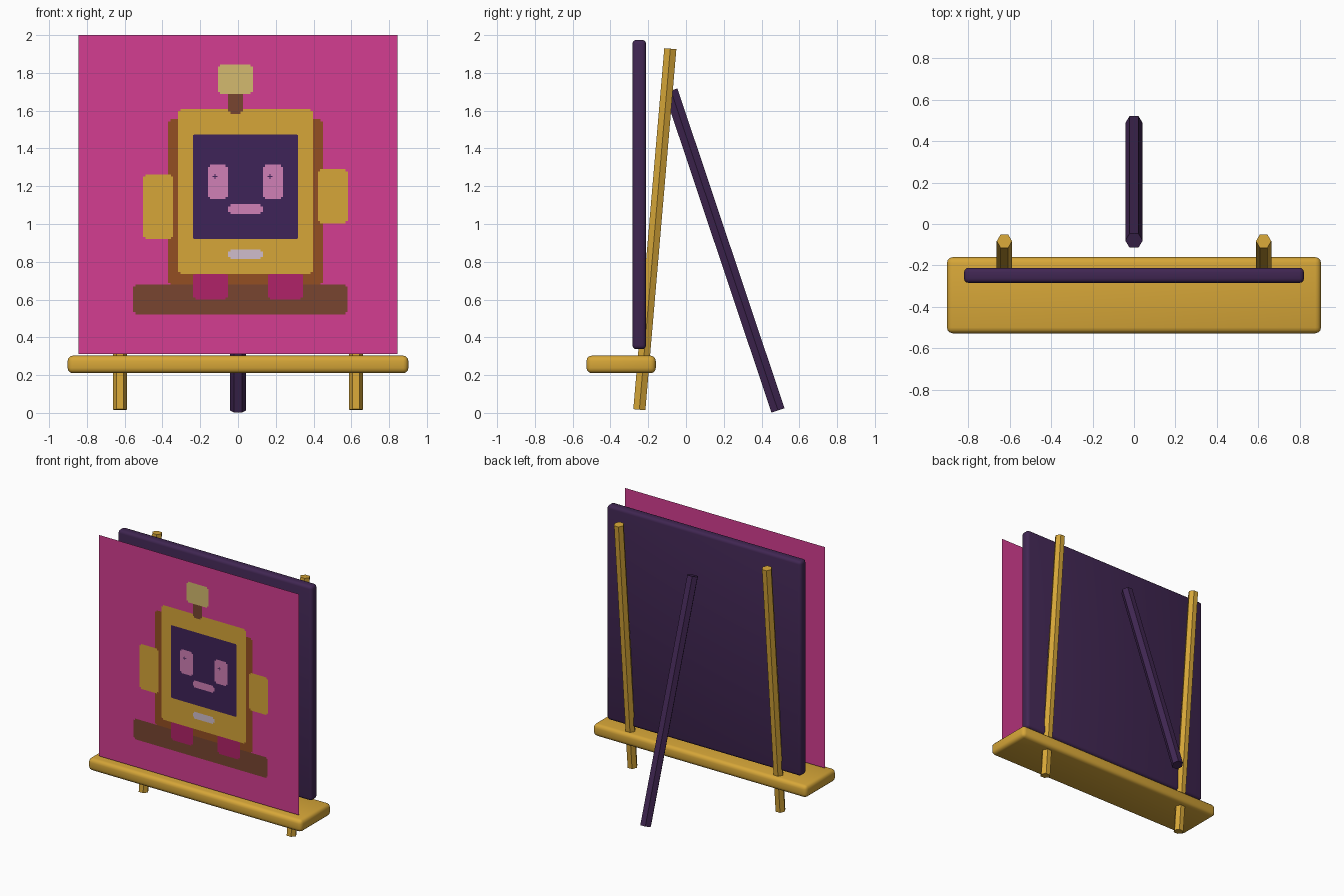
import bpy, bmesh, math
from mathutils import Vector

if "Cube" in bpy.data.objects:
    bpy.data.objects.remove(bpy.data.objects["Cube"])


def mat(name, r, g, b):
    m = bpy.data.materials.new(name)
    lin = [((c / 255 + 0.055) / 1.055) ** 2.4 if c > 10 else c / 255 / 12.92 for c in (r, g, b)]
    m.diffuse_color = (*lin, 1)
    m.use_nodes = True
    m.node_tree.nodes["Principled BSDF"].inputs["Base Color"].default_value = m.diffuse_color
    return m


GOLD = mat("gold wood", 214, 166, 56)
PURPLE = mat("dark purple", 64, 38, 82)
PINK = mat("hot pink", 212, 61, 145)
SCREEN = mat("screen violet", 62, 35, 88)
BROWN = mat("dark brown", 120, 69, 48)
RUST = mat("rust brown", 148, 79, 34)
MAGENTA = mat("deep magenta", 176, 34, 104)
ROSE = mat("soft rose", 208, 128, 182)
PALE = mat("pale grey", 208, 190, 204)
SAND = mat("pale sand", 211, 186, 110)


def finish(bm, name, mats, smooth=True):
    me = bpy.data.meshes.new(name)
    bm.to_mesh(me)
    bm.free()
    ob = bpy.data.objects.new(name, me)
    bpy.context.collection.objects.link(ob)
    for m in mats:
        me.materials.append(m)
    if smooth:
        bpy.ops.object.select_all(action='DESELECT')
        ob.select_set(True)
        bpy.context.view_layer.objects.active = ob
        bpy.ops.object.shade_smooth_by_angle(angle=math.radians(35))
    return ob


def rounded_box(name, lo, hi, radius, m):
    bm = bmesh.new()
    bmesh.ops.create_cube(bm, size=1)
    for v in bm.verts:
        v.co = [l + (h - l) * (c + 0.5) for l, h, c in zip(lo, hi, v.co)]
    bmesh.ops.bevel(bm, geom=bm.edges[:], offset=radius, segments=3, profile=0.5, affect='EDGES')
    return finish(bm, name, [m])


def pole(name, a, b, r, m):
    # six-sided rod leaning in the y-z plane, corners pointing along x
    a, b = Vector(a), Vector(b)
    d = (b - a).normalized()
    side = Vector((1, 0, 0))
    up = d.cross(side)
    bm = bmesh.new()
    rings = []
    for p in (a, b):
        rings.append([bm.verts.new(p + r * (math.cos(t) * side + math.sin(t) * up))
                      for t in (i * math.pi / 3 for i in range(6))])
    for i in range(6):
        j = (i + 1) % 6
        bm.faces.new((rings[0][i], rings[0][j], rings[1][j], rings[1][i]))
    bm.faces.new(rings[0])
    bm.faces.new(rings[1])
    bmesh.ops.recalc_face_normals(bm, faces=bm.faces)
    return finish(bm, name, [m])


# Easel: tray, backing board and three poles
rounded_box("tray", (-0.902, -0.527, 0.21), (0.902, -0.16, 0.303), 0.028, GOLD)
rounded_box("backing_board", (-0.82, -0.284, 0.337), (0.82, -0.211, 1.975), 0.022, PURPLE)
for tag, x in (("left", -0.625), ("right", 0.625)):
    pole("front_leg_" + tag, (x, -0.247, 0.017), (x, -0.083, 1.928), 0.037, GOLD)
pole("rear_leg", (0, 0.487, 0.013), (0, -0.08, 1.706), 0.042, PURPLE)

# Painting: later rectangles cover earlier ones (x0, x1, z0, z1, colour, corner cut)
C = 0.012
shapes = [
    (-0.845, 0.845, 0.312, 2.0, PINK, 0),
    (-0.370, 0.450, 0.675, 1.555, RUST, C),    # body shadow side
    (-0.555, 0.580, 0.522, 0.680, BROWN, C),   # base
    (-0.238, -0.053, 0.600, 0.745, MAGENTA, C),  # feet
    (0.158, 0.344, 0.600, 0.745, MAGENTA, C),
    (-0.503, -0.344, 0.920, 1.263, GOLD, C),   # ears
    (0.423, 0.582, 1.003, 1.290, GOLD, C),
    (-0.317, 0.397, 0.735, 1.610, GOLD, C),    # body
    (-0.053, 0.026, 1.583, 1.700, BROWN, C),   # antenna
    (-0.106, 0.079, 1.687, 1.845, SAND, C),
    (-0.238, 0.317, 0.920, 1.475, SCREEN, 0.004),  # face
    (-0.053, 0.132, 1.052, 1.105, ROSE, C),
    (-0.053, 0.132, 0.814, 0.866, PALE, C),
]
for x0, px in ((-0.160, -0.121), (0.132, 0.170)):  # eyes with tiny plus marks
    shapes.append((x0, x0 + 0.107, 1.132, 1.315, ROSE, C))
    shapes.append((px - 0.013, px + 0.013, 1.248, 1.254, SCREEN, 0))
    shapes.append((px - 0.003, px + 0.003, 1.238, 1.264, SCREEN, 0))

xs, zs = set(), set()
for x0, x1, z0, z1, m, c in shapes:
    xs |= {round(v, 4) for v in (x0, x0 + c, x1 - c, x1)}
    zs |= {round(v, 4) for v in (z0, z0 + c, z1 - c, z1)}
xs, zs = sorted(xs), sorted(zs)
palette = list(dict.fromkeys(s[4] for s in shapes))


def colour_at(x, z):
    for x0, x1, z0, z1, m, c in reversed(shapes):
        dx, dz = min(x - x0, x1 - x), min(z - z0, z1 - z)
        if dx > 0 and dz > 0 and (dx > c or dz > c):
            return palette.index(m)
    return 0


bm = bmesh.new()
grid = [[bm.verts.new((x, -0.47, z)) for z in zs] for x in xs]
for i in range(len(xs) - 1):
    for j in range(len(zs) - 1):
        f = bm.faces.new((grid[i][j], grid[i + 1][j], grid[i + 1][j + 1], grid[i][j + 1]))
        f.material_index = colour_at((xs[i] + xs[i + 1]) / 2, (zs[j] + zs[j + 1]) / 2)
finish(bm, "painting", palette, smooth=False)
